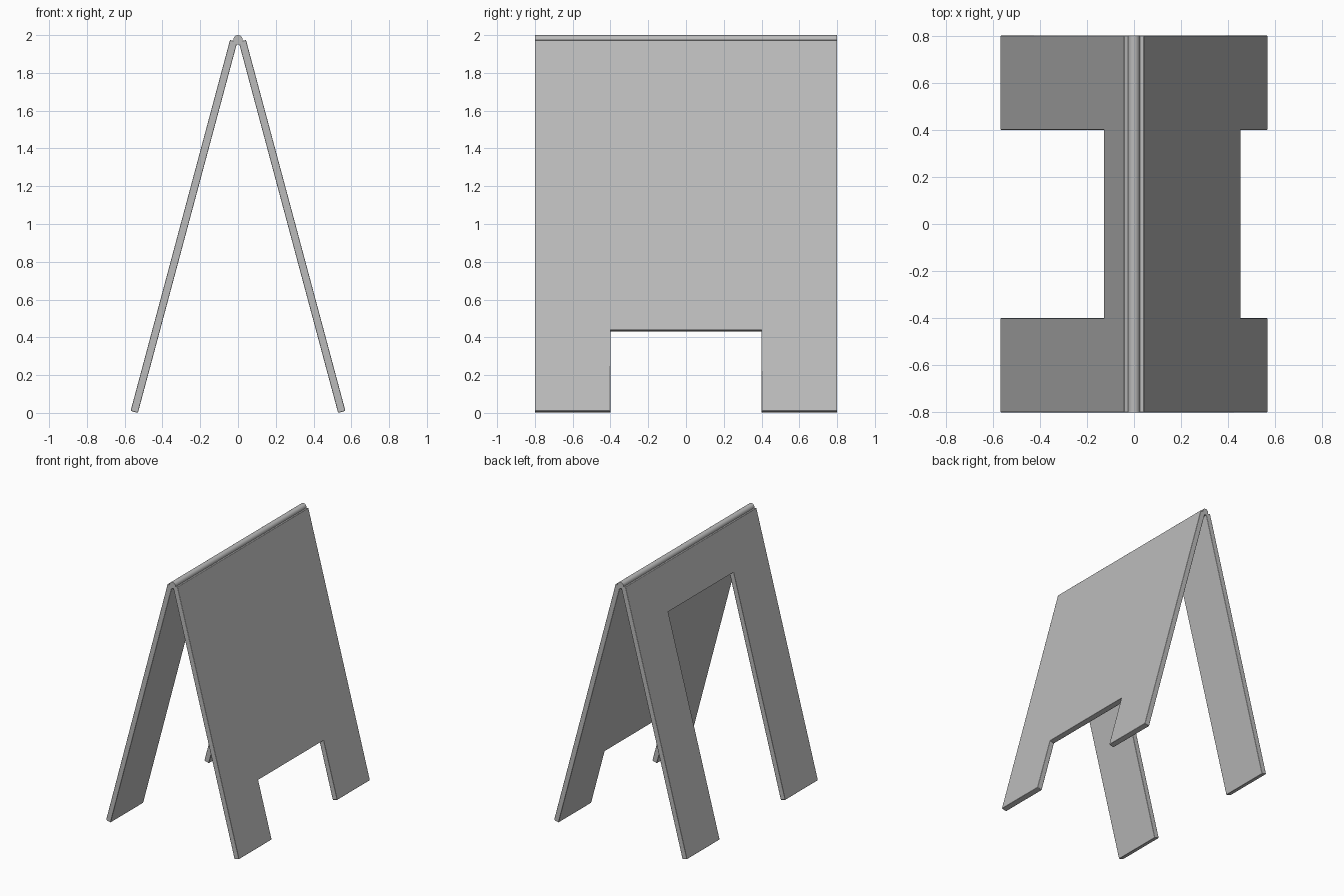
import bpy, math
from mathutils import Vector

if "Cube" in bpy.data.objects:
    bpy.data.objects.remove(bpy.data.objects["Cube"])

LEAN = math.radians(15)
LENGTH = 2.033      # panel length along its slope
THICK = 0.04
HALF_W = 0.8        # half width of the board
HALF_CUT = 0.4      # half width of the leg cut-out
FOOT_X = 0.53       # inner bottom edge

grey = bpy.data.materials.new("plain_grey")
grey.use_nodes = True
grey.diffuse_color = (0.5, 0.5, 0.5, 1)
grey.node_tree.nodes["Principled BSDF"].inputs["Base Color"].default_value = (0.5, 0.5, 0.5, 1)


def finish(obj):
    obj.data.materials.append(grey)
    bpy.ops.object.select_all(action="DESELECT")
    obj.select_set(True)
    bpy.context.view_layer.objects.active = obj
    bpy.ops.object.shade_smooth_by_angle(angle=math.radians(35))


def panel(name, side, cut):
    """Leaning board with a rectangular cut-out rising from its foot."""
    outline = [(-HALF_W, 0), (-HALF_CUT, 0), (-HALF_CUT, cut), (HALF_CUT, cut),
               (HALF_CUT, 0), (HALF_W, 0), (HALF_W, LENGTH), (-HALF_W, LENGTH)]
    up = Vector((-side * math.sin(LEAN), 0, math.cos(LEAN)))
    out = Vector((side * math.cos(LEAN), 0, math.sin(LEAN)))
    foot = Vector((side * FOOT_X, 0, 0))
    inner = [foot + up * s + Vector((0, y, 0)) for y, s in outline]
    outer = [p + out * THICK for p in inner]
    n = len(outline)
    faces = [tuple(range(n)), tuple(range(2 * n - 1, n - 1, -1))]
    faces += [((i + 1) % n, i, n + i, n + (i + 1) % n) for i in range(n)]
    if side > 0:
        faces = [f[::-1] for f in faces]
    mesh = bpy.data.meshes.new(name)
    mesh.from_pydata(inner + outer, [], faces)
    obj = bpy.data.objects.new(name, mesh)
    bpy.context.collection.objects.link(obj)
    finish(obj)
    # slightly eased edges
    bevel = obj.modifiers.new("eased_edges", "BEVEL")
    bevel.width = 0.003
    bevel.segments = 2


# Two boards: a short cut-out on one, a tall one on the other
panel("left_board", 1, 0.445)
panel("right_board", -1, 1.70)

# Hinge rod along the ridge
bpy.ops.mesh.primitive_cylinder_add(vertices=24, radius=0.025, depth=2 * HALF_W,
                                    location=(0, 0, 1.975),
                                    rotation=(math.pi / 2, 0, 0))
rod = bpy.context.object
rod.name = "hinge_rod"
finish(rod)
